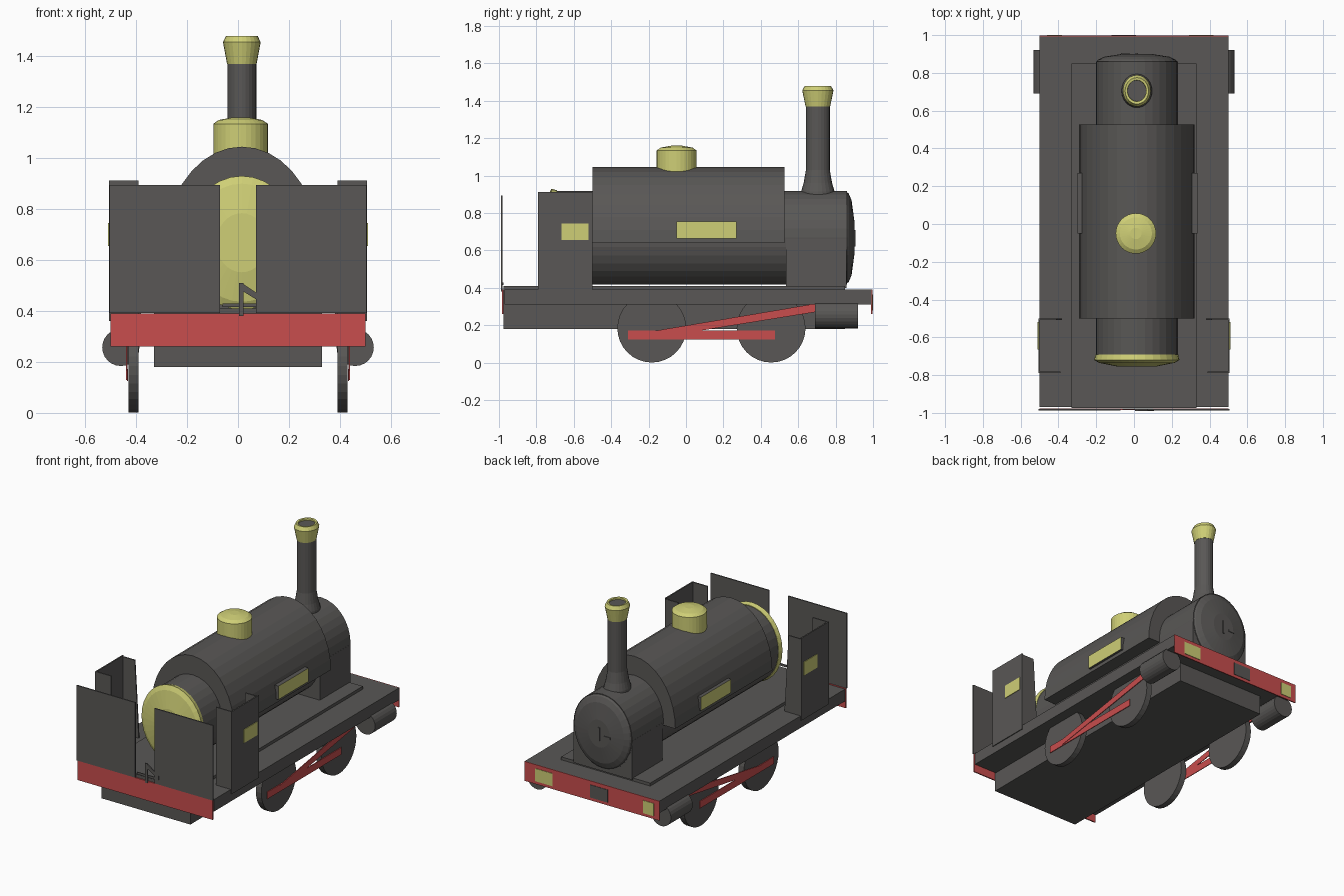
import bpy
import bmesh
from math import cos, sin, pi
from mathutils import Vector

if "Cube" in bpy.data.objects:
    bpy.data.objects.remove(bpy.data.objects["Cube"], do_unlink=True)


def make_material(name, colour):
    m = bpy.data.materials.new(name)
    m.use_nodes = True
    m.diffuse_color = (*colour, 1)
    m.node_tree.nodes["Principled BSDF"].inputs["Base Color"].default_value = (*colour, 1)
    return m


GREY = make_material("dark grey", (0.1, 0.096, 0.092))
YELLOW = make_material("pale yellow", (0.62, 0.62, 0.18))
RED = make_material("red", (0.58, 0.075, 0.075))


def finish(name, bm, *mats):
    bmesh.ops.recalc_face_normals(bm, faces=bm.faces)
    mesh = bpy.data.meshes.new(name)
    bm.to_mesh(mesh)
    bm.free()
    for m in mats:
        mesh.materials.append(m)
    ob = bpy.data.objects.new(name, mesh)
    bpy.context.collection.objects.link(ob)
    return ob


def box(name, x, y, z, mat=GREY):
    """Box from (low, high) spans on each axis."""
    bm = bmesh.new()
    bmesh.ops.create_cube(bm, size=1)
    for v in bm.verts:
        v.co = [s[0] if c < 0 else s[1] for c, s in zip(v.co, (x, y, z))]
    return finish(name, bm, mat)


def prism(name, points, axis, low, high, mat=GREY):
    """Extrude a 2D outline along x (points are y, z) or y (points are x, z)."""
    bm = bmesh.new()
    place = (lambda a, b: (low, a, b)) if axis == "x" else (lambda a, b: (a, low, b))
    face = bm.faces.new([bm.verts.new(place(a, b)) for a, b in points])
    moved = bmesh.ops.extrude_face_region(bm, geom=[face])["geom"]
    shift = Vector((high - low, 0, 0) if axis == "x" else (0, high - low, 0))
    bmesh.ops.translate(bm, vec=shift, verts=[g for g in moved if isinstance(g, bmesh.types.BMVert)])
    return finish(name, bm, mat)


def lathe(name, profile, centre, axis, mat=GREY, stretch=1.0, sides=32):
    """Closed round body from (position, radius) pairs, stretched on its second cross axis."""
    bm = bmesh.new()
    rings = []
    for pos, r in profile:
        ring = []
        for i in range(sides):
            a = 2 * pi * i / sides
            u, w = r * cos(a), r * stretch * sin(a)
            cx, c2 = centre
            co = {"x": (pos, cx + u, c2 + w), "y": (cx + u, pos, c2 + w),
                  "z": (cx + u, c2 + w, pos)}[axis]
            ring.append(bm.verts.new(co))
        rings.append(ring)
    for a, b in zip(rings, rings[1:]):
        for i in range(sides):
            j = (i + 1) % sides
            bm.faces.new((a[i], a[j], b[j], b[i]))
    bm.faces.new(rings[0])
    bm.faces.new(rings[-1])
    return finish(name, bm, mat)


def span(side, a, b):
    return tuple(sorted((side * a, side * b)))


# Frame and running boards
box("main_frame", (-0.33, 0.33), (-0.975, 0.85), (0.18, 0.41))
box("running_board", (-0.5, 0.5), (-0.97, 0.993), (0.31, 0.39))
box("cab_end_beam", (-0.5, 0.5), (-0.984, -0.976), (0.26, 0.39), RED)
box("smokebox_end_beam", (-0.5, 0.5), (0.99, 0.997), (0.26, 0.39), RED)
for name, x, mat in (("beam_patch_left", (0.29, 0.42), YELLOW),
                     ("beam_patch_middle", (-0.12, 0.01), GREY),
                     ("beam_patch_right", (-0.46, -0.38), YELLOW)):
    box(name, x, (0.994, 1.0), (0.28, 0.365), mat)

# Boiler, smokebox and saddle tank
MID = 0.015
BOILER = (MID, 0.668)
lathe("boiler", [(-0.7, 0.217), (0.86, 0.217)], BOILER, "y", stretch=1.15)
lathe("smokebox_door", [(0.855, 0.217), (0.87, 0.205), (0.885, 0.175), (0.9, 0.08)],
      BOILER, "y", stretch=1.15)
lathe("backhead", [(-0.69, 0.219), (-0.72, 0.226), (-0.735, 0.2), (-0.755, 0.1)],
      BOILER, "y", YELLOW, stretch=1.16)
box("smokebox_saddle", (-0.202, 0.232), (0.535, 0.858), (0.4, 0.66))
arch = [(MID + 0.305 * cos(pi * i / 18), 0.64 + 0.405 * sin(pi * i / 18)) for i in range(19)]
prism("saddle_tank", arch, "y", -0.5, 0.527)

# Door handle
box("door_handle", (0.008, 0.022), (0.895, 0.906), (0.62, 0.71))
box("door_latch", (-0.07, -0.025), (0.893, 0.904), (0.65, 0.663))

# Tank name plates: grey block with a yellow outer face
for side, inner, outer, word in ((1, 0.28, 0.335, "left"), (-1, 0.24, 0.3, "right")):
    plate = box("tank_plate_" + word, span(side, inner, outer), (-0.05, 0.27), (0.665, 0.755))
    plate.data.materials.append(YELLOW)
    for f in plate.data.polygons:
        f.material_index = int(f.normal.x * side > 0.9)

# Steam dome and chimney
lathe("steam_dome", [(0.98, 0.107), (1.135, 0.107), (1.15, 0.085), (1.16, 0.03)],
      (0.01, -0.05), "z", YELLOW)
STACK = (MID, 0.705)
lathe("chimney", [(0.85, 0.085), (0.915, 0.08), (0.96, 0.068), (1.03, 0.057), (1.38, 0.057)],
      STACK, "z", stretch=1.12, sides=24)
lathe("chimney_cap", [(1.37, 0.058), (1.455, 0.074), (1.48, 0.062), (1.478, 0.05), (1.45, 0.048)],
      STACK, "z", YELLOW, stretch=1.13, sides=24)
lathe("chimney_mouth", [(1.44, 0.05), (1.468, 0.0525)], STACK, "z", stretch=1.13, sides=24)

# Parts repeated on both sides
for side, word in ((1, "left"), (-1, "right")):
    # Cab side with inward returns and a yellow panel
    box("cab_side_" + word, span(side, 0.497, 0.506), (-0.79, -0.5), (0.36, 0.912))
    box("cab_rear_return_" + word, span(side, 0.39, 0.5), (-0.79, -0.782), (0.39, 0.912))
    prism("cab_front_return_" + word,
          [(side * 0.5, 0.39), (side * 0.5, 0.905), (side * 0.41, 0.905), (side * 0.38, 0.39)],
          "y", -0.508, -0.5)
    box("cab_panel_" + word, span(side, 0.504, 0.51), (-0.665, -0.52), (0.655, 0.745), YELLOW)
    box("cab_end_sheet_" + word, span(side, 0.071, 0.505), (-0.988, -0.98), (0.392, 0.895))

    # Wheels, cylinder and rods
    for end, y in (("rear", -0.183), ("front", 0.455)):
        low, high = span(side, 0.39, 0.43)
        lathe(f"{end}_wheel_{word}", [(low, 0.184), (high, 0.184)], (y, 0.185), "x")
    lathe("cylinder_" + word, [(0.69, 0.073), (0.92, 0.073)], (side * 0.46, 0.257), "y", sides=24)
    low, high = span(side, 0.431, 0.436)
    box("coupling_rod_" + word, (low, high), (-0.31, 0.475), (0.125, 0.172), RED)
    prism("connecting_rod_" + word, [(-0.18, 0.13), (0.7, 0.272), (0.7, 0.317), (-0.18, 0.168)],
          "x", low + side * 0.003, high + side * 0.003, RED)

# Control lever between the end sheets
box("lever_post", (0.004, 0.022), (-0.99, -0.982), (0.38, 0.51))
prism("lever_arm", [(0.015, 0.51), (0.105, 0.45), (0.105, 0.425), (0.015, 0.48)], "y", -0.99, -0.982)
box("lever_foot", (-0.06, 0.1), (-0.982, -0.976), (0.415, 0.43))
